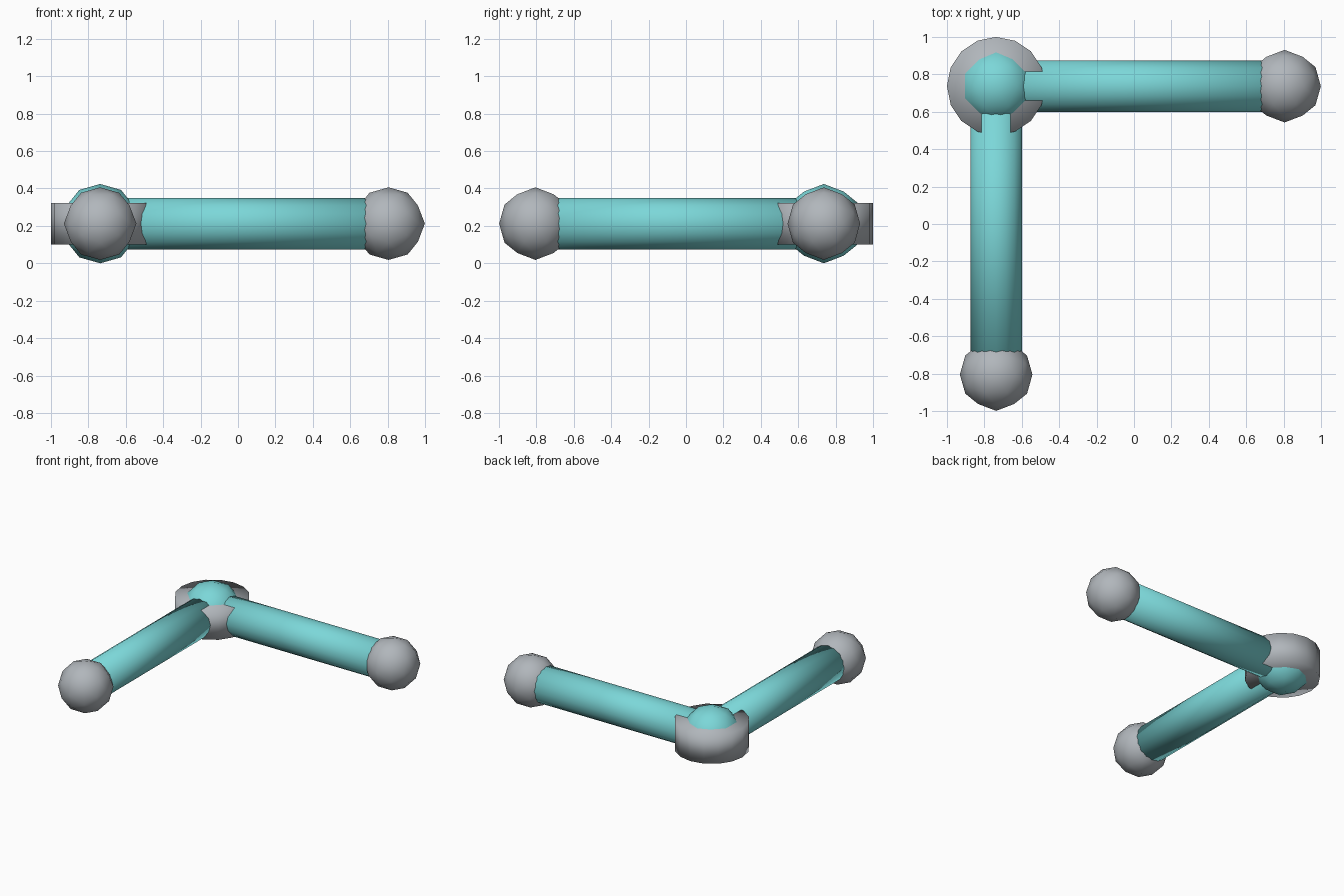
import bpy
import bmesh
from math import atan, pi
from mathutils import Matrix, Vector

if "Cube" in bpy.data.objects:
    bpy.data.objects.remove(bpy.data.objects["Cube"])

MID_Z = 0.212
CORNER = Vector((-0.737, 0.737, MID_Z))
RIGHT_END = Vector((0.805, 0.737, MID_Z))
FRONT_END = Vector((-0.737, -0.805, MID_Z))


def make_material(name, color):
    mat = bpy.data.materials.new(name)
    mat.use_nodes = True
    mat.diffuse_color = color
    mat.node_tree.nodes["Principled BSDF"].inputs["Base Color"].default_value = color
    return mat


teal = make_material("teal", (0.20, 0.68, 0.69, 1))
grey = make_material("grey", (0.44, 0.47, 0.50, 1))


def finish(name, bm, location, mat):
    for face in bm.faces:
        face.smooth = True
    mesh = bpy.data.meshes.new(name)
    bm.to_mesh(mesh)
    bm.free()
    mesh.materials.append(mat)
    obj = bpy.data.objects.new(name, mesh)
    obj.location = location
    bpy.context.collection.objects.link(obj)


def ball(name, location, radius, mat):
    # Tilted so that an edge midpoint sits on every axis
    bm = bmesh.new()
    tilt = Matrix.Rotation(-atan(0.618), 4, 'Y')
    bmesh.ops.create_icosphere(bm, subdivisions=2, radius=radius, matrix=tilt)
    finish(name, bm, location, mat)


def cylinder(name, start, end, radius, mat):
    bm = bmesh.new()
    axis = end - start
    turn = axis.to_track_quat('Z', 'Y').to_matrix().to_4x4()
    bmesh.ops.create_cone(bm, cap_ends=True, segments=16, radius1=radius,
                          radius2=radius, depth=axis.length, matrix=turn)
    # Fan caps keep the soft shading even
    caps = [f for f in bm.faces if len(f.verts) > 4]
    bmesh.ops.poke(bm, faces=caps)
    finish(name, bm, (start + end) / 2, mat)


# Corner joint: ball inside a thick collar
ball("corner_ball", CORNER, 0.212, teal)
half_height = Vector((0, 0, 0.111))
cylinder("corner_collar", CORNER - half_height, CORNER + half_height, 0.263, grey)

# Two arms with end balls
for side, end in (("right", RIGHT_END), ("front", FRONT_END)):
    cylinder(side + "_rod", CORNER, end, 0.138, teal)
    ball(side + "_end_ball", end, 0.194, grey)
